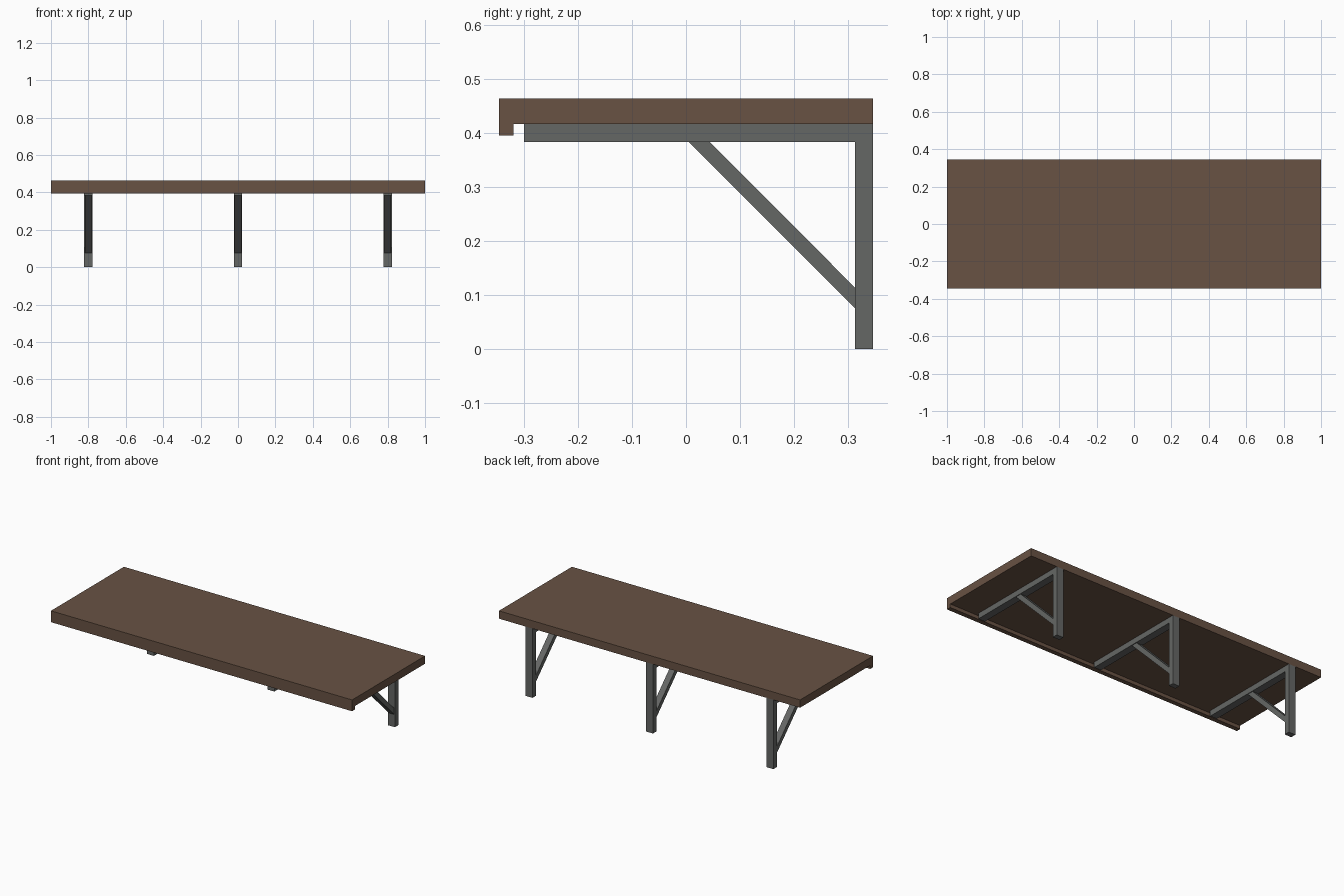
import bpy, bmesh

if "Cube" in bpy.data.objects:
    bpy.data.objects.remove(bpy.data.objects["Cube"])


def material(name, color):
    m = bpy.data.materials.new(name)
    m.diffuse_color = (*color, 1)
    m.use_nodes = True
    m.node_tree.nodes["Principled BSDF"].inputs["Base Color"].default_value = m.diffuse_color
    return m


def extrude_profile(name, profile, x, width, mat):
    """Extrude a (y, z) profile along x, centred on x."""
    bm = bmesh.new()
    face = bm.faces.new([bm.verts.new((x - width / 2, y, z)) for y, z in profile])
    out = bmesh.ops.extrude_face_region(bm, geom=[face])
    moved = [v for v in out["geom"] if isinstance(v, bmesh.types.BMVert)]
    bmesh.ops.translate(bm, verts=moved, vec=(width, 0, 0))
    bmesh.ops.recalc_face_normals(bm, faces=bm.faces[:])
    mesh = bpy.data.meshes.new(name)
    bm.to_mesh(mesh)
    bm.free()
    mesh.materials.append(mat)
    obj = bpy.data.objects.new(name, mesh)
    bpy.context.collection.objects.link(obj)
    return obj


wood = material("brown_wood", (0.14, 0.085, 0.057))
metal = material("grey_metal", (0.13, 0.135, 0.13))

BACK, TOP, UNDER = 0.346, 0.463, 0.416
BAR = 0.033            # bracket bar thickness
ARM_Z = UNDER - BAR    # underside of the arm
POST_Y = BACK - BAR    # front face of the post

# Shelf board with a lip hanging from its front edge
extrude_profile("shelf_board", [
    (-BACK, 0.395), (-0.319, 0.395), (-0.319, UNDER),
    (BACK, UNDER), (BACK, TOP), (-BACK, TOP)], 0, 2.0, wood)

# Three wall brackets, each a post and arm with a diagonal brace
for side, x in (("left", -0.8), ("middle", 0), ("right", 0.8)):
    extrude_profile(side + "_bracket", [
        (POST_Y, 0), (BACK, 0), (BACK, UNDER),
        (-0.3, UNDER), (-0.3, ARM_Z), (POST_Y, ARM_Z)], x, 0.045, metal)
    extrude_profile(side + "_brace", [
        (POST_Y, 0.075), (POST_Y, 0.113), (0.044, ARM_Z), (0.005, ARM_Z)],
        x, 0.037, metal)
